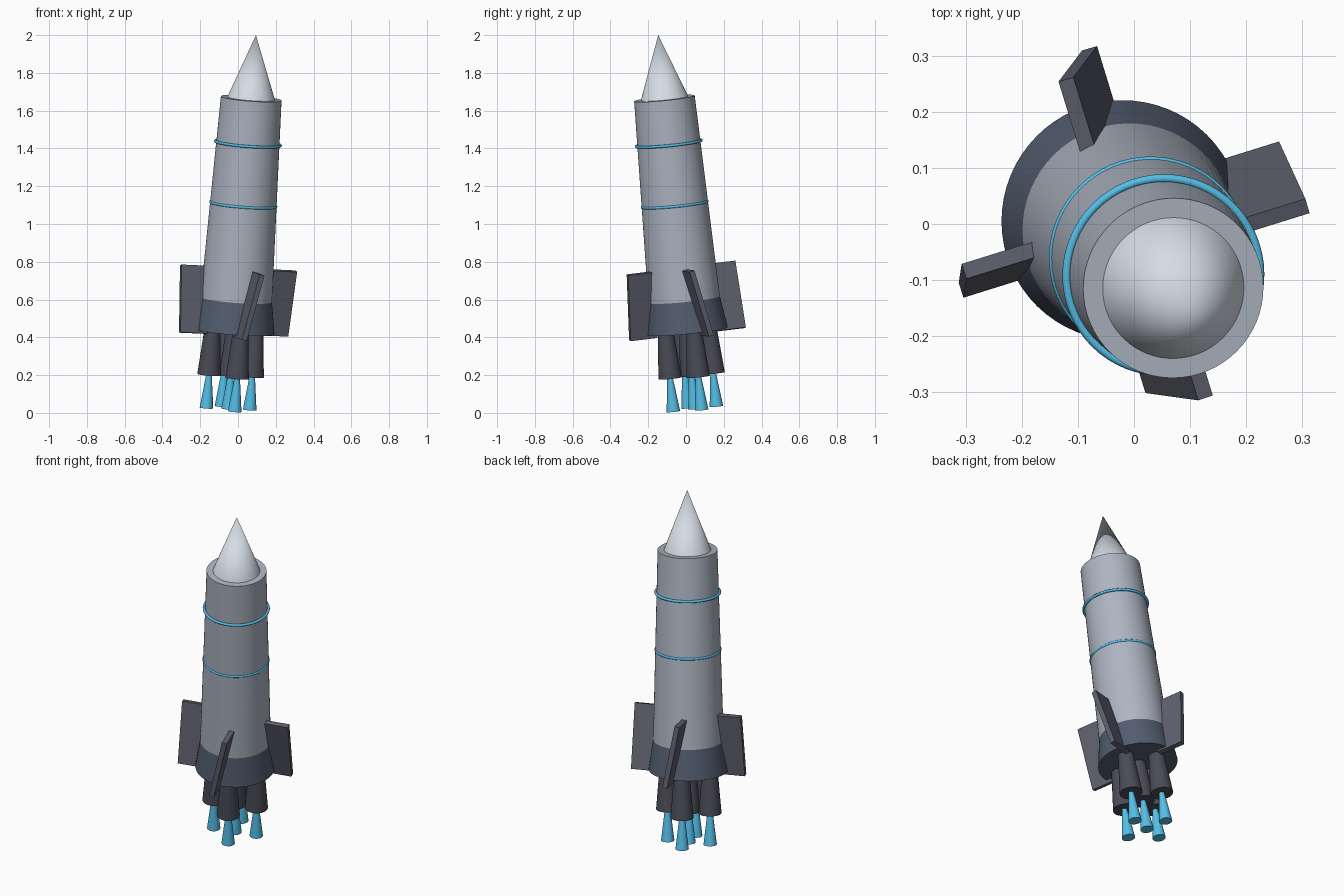
import bpy, math
from mathutils import Matrix, Vector

if "Cube" in bpy.data.objects:
    bpy.data.objects.remove(bpy.data.objects["Cube"])

# Leaning rocket frame: origin at the nose tip, local z along the hull
TIP = Vector((0.095, -0.147, 2.0))
AXIS = Vector((0.0745, -0.098, 1.0))
LEAN = Vector((0, 0, 1)).rotation_difference(AXIS).to_matrix().to_4x4()
FRAME = Matrix.Translation(TIP) @ LEAN @ Matrix.Rotation(0.3, 4, 'Z')


def h(z):
    """World height on the axis -> distance along the hull."""
    return (z - TIP.z) * AXIS.length


def material(name, rgb):
    m = bpy.data.materials.new(name)
    m.diffuse_color = (*rgb, 1)
    m.use_nodes = True
    m.node_tree.nodes["Principled BSDF"].inputs["Base Color"].default_value = m.diffuse_color
    return m


hull = material("hull_grey", (0.42, 0.46, 0.54))
light = material("light_grey", (0.66, 0.72, 0.78))
slate = material("slate", (0.085, 0.11, 0.16))
fin_grey = material("fin_grey", (0.11, 0.115, 0.15))
dark = material("dark_grey", (0.07, 0.07, 0.095))
cyan = material("cyan", (0.09, 0.52, 0.80))


def finish(name, mat, local):
    ob = bpy.context.object
    ob.name = name
    ob.matrix_world = FRAME @ local
    ob.data.materials.append(mat)
    bpy.ops.object.shade_smooth_by_angle(angle=math.radians(35))
    return ob


def cone(name, z0, z1, r0, r1, mat, x=0, y=0, sides=48):
    a, b = h(z0), h(z1)
    bpy.ops.mesh.primitive_cone_add(vertices=sides, radius1=r0, radius2=r1, depth=b - a)
    return finish(name, mat, Matrix.Translation((x, y, (a + b) / 2)))


# Hull
cone("nose_cone", 1.66, 2.0, 0.128, 0, light, sides=64)
cone("body", 0.60, 1.665, 0.19, 0.161, hull, sides=64)
cone("tail_skirt", 0.433, 0.60, 0.215, 0.19, slate, sides=64)

# Trim rings
for i, z in enumerate((1.105, 1.427)):
    bpy.ops.mesh.primitive_torus_add(major_radius=0.173, minor_radius=0.0075,
                                     major_segments=64, minor_segments=12)
    finish(f"trim_ring_{i + 1}", cyan, Matrix.Translation((0, 0, h(z))))

# Engines: one in the middle, four around it
spots = [(0, 0)] + [(0.12 * math.cos(k * math.pi / 2), 0.12 * math.sin(k * math.pi / 2))
                    for k in range(4)]
for i, (x, y) in enumerate(spots):
    cone(f"nozzle_{i + 1}", 0.197, 0.44, 0.062, 0.042, dark, x, y, 32)
    cone(f"flame_{i + 1}", 0.021, 0.205, 0.036, 0.014, cyan, x, y, 24)

# Fins: slabs canted alternately to either side
for k in range(4):
    bpy.ops.mesh.primitive_cube_add(size=1)
    cant = 0.2 if k % 2 == 0 else -0.2
    finish(f"fin_{k + 1}", fin_grey,
           Matrix.Rotation(k * math.pi / 2, 4, 'Z')
           @ Matrix.Translation((0.235, 0, h(0.592)))
           @ Matrix.Rotation(cant, 4, 'X')
           @ Matrix.Diagonal((0.15, 0.028, 0.36, 1)))
